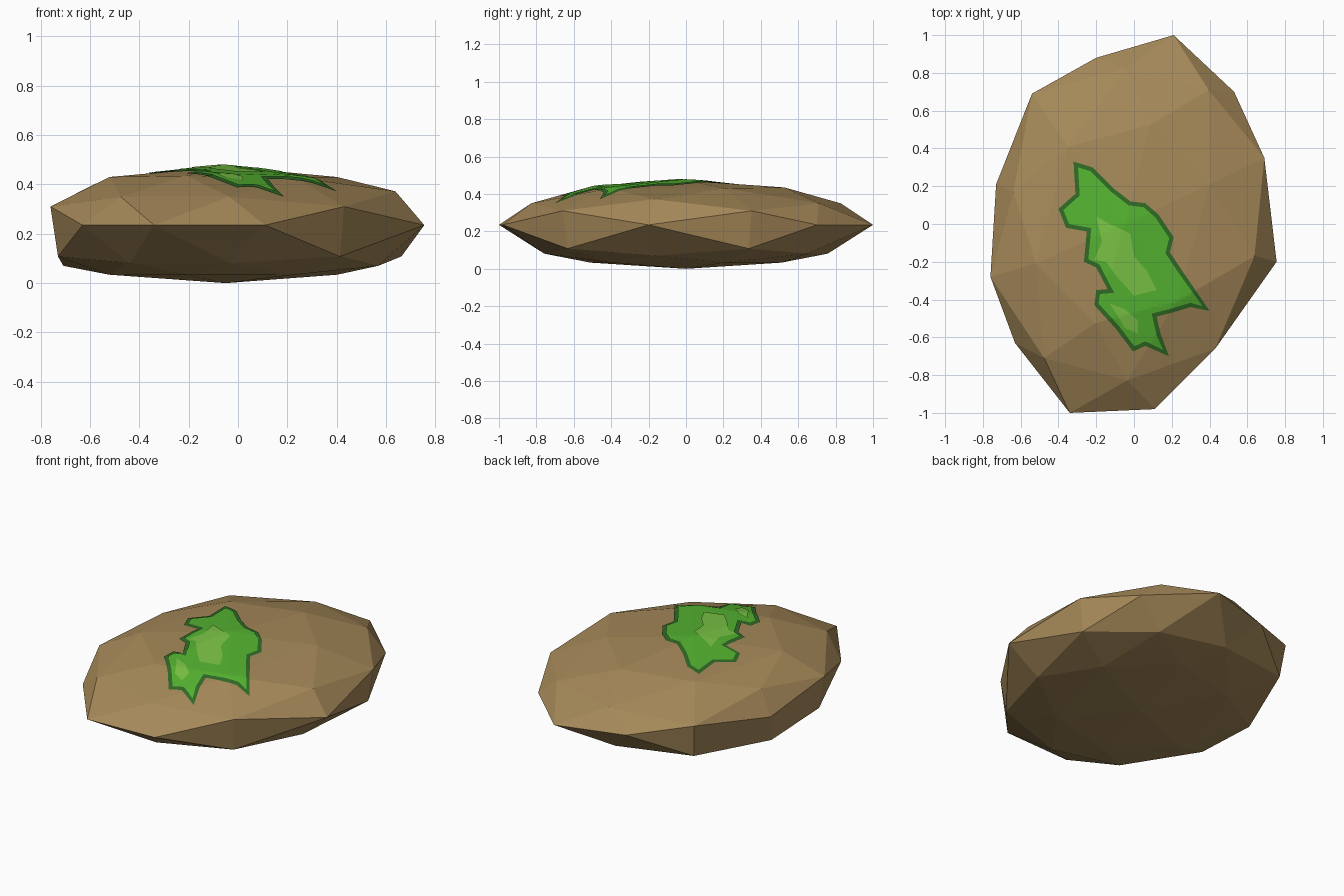
import bpy, bmesh
from math import sqrt
from mathutils import Vector
from mathutils.bvhtree import BVHTree
from itertools import product

if "Cube" in bpy.data.objects:
    bpy.data.objects.remove(bpy.data.objects["Cube"])


def finish(bm, name, color):
    me = bpy.data.meshes.new(name)
    bm.to_mesh(me)
    ob = bpy.data.objects.new(name, me)
    bpy.context.collection.objects.link(ob)
    mat = bpy.data.materials.new(name + "_colour")
    mat.diffuse_color = (*color, 1)
    mat.use_nodes = True
    mat.node_tree.nodes["Principled BSDF"].inputs["Base Color"].default_value = mat.diffuse_color
    me.materials.append(mat)
    return ob


# Rock: 42-point sphere (icosahedron plus edge midpoints), skewed and flattened
p = (1 + sqrt(5)) / 2
n = sqrt(1 + p * p)
seeds = [(p / n, 1 / n, 0), (1 / n, 0, p / n), (0, p / n, 1 / n),
         (1, 0, 0), (0, 1, 0), (0, 0, 1),
         (p / 2, .5 / p, .5), (.5, p / 2, .5 / p), (.5 / p, .5, p / 2)]
points = {tuple(round(a * s, 5) + 0.0 for a, s in zip(v, signs))
          for v in seeds for signs in product((1, -1), repeat=3)}
bm = bmesh.new()
for v in sorted(points):
    bm.verts.new(v)
bmesh.ops.convex_hull(bm, input=bm.verts)

# Chipped rim points, replacing the nearest skewed point
rim = [(.21, 1), (-.20, .88), (-.54, .69), (-.73, .21), (-.76, -.28), (-.63, -.63),
       (-.34, -1), (.11, -.98), (.43, -.66), (.755, -.20), (.69, .35), (.53, .70)]
# Per height level: z, scale, x shift
upper = {0: (.235, 1, 0), .309: (.31, 1, 0), .5: (.35, .95, -.04), .526: (.372, 1, 0),
         .809: (.43, 1, -.06), .851: (.435, 1, -.06), 1: (.472, 1, -.05)}
lower = {.309: (.108, .96, 0), .5: (.081, .87, -.04), .526: (.07, 1, -.07),
         .809: (.034, 1, -.06), .851: (.033, .97, -.06), 1: (0, 1, -.05)}
for v in bm.verts:
    a, c, u = v.co
    x, y = -.28 * a + .75 * c, -a - .20 * c
    if abs(u) < .4:
        x, y = min(rim, key=lambda r: (r[0] - x) ** 2 + (r[1] - y) ** 2)
    table = lower if u < -.01 else upper
    z, s, dx = table[min(table, key=lambda k: abs(k - abs(u)))]
    v.co = (x * s + dx, y * s, z)
bmesh.ops.recalc_face_normals(bm, faces=bm.faces)
rock_tree = BVHTree.FromBMesh(bm)
finish(bm, "rock", (.38, .25, .10))
bm.free()


def inset(pts, d):
    out = []
    for i, q in enumerate(pts):
        q = Vector(q)
        e1 = (q - Vector(pts[i - 1])).normalized()
        e2 = (Vector(pts[(i + 1) % len(pts)]) - q).normalized()
        m = Vector((e1.y + e2.y, -e1.x - e2.x)).normalized()
        k = max(m.dot(Vector((e1.y, -e1.x))), .5)
        out.append(tuple(q + m * d / k))
    return out


def drape(name, outlines, lift, color):
    """Flat outlines cut into a grid and laid over the rock."""
    bm = bmesh.new()
    for pts in outlines:
        bm.faces.new([bm.verts.new((x, y, 0)) for x, y in pts])
    bmesh.ops.triangulate(bm, faces=bm.faces)
    for axis in ((1, 0, 0), (0, 1, 0)):
        for i in range(-36, 24):
            bmesh.ops.bisect_plane(bm, geom=bm.verts[:] + bm.edges[:] + bm.faces[:],
                                   plane_co=Vector(axis) * i * .02, plane_no=axis)
    bmesh.ops.triangulate(bm, faces=bm.faces)
    for v in bm.verts:
        hit = rock_tree.ray_cast(Vector((v.co.x, v.co.y, 2)), Vector((0, 0, -1)))[0]
        v.co.z = hit.z + lift
    for f in bm.faces:
        f.normal_update()
        if f.normal.z < 0:
            f.normal_flip()
    finish(bm, name, color)
    bm.free()


# Moss: dark edge, mid green body, light highlights
edge = [(-.32, .33), (-.22, .30), (-.11, .19), (-.02, .12), (.06, .11), (.13, .05),
        (.21, -.07), (.19, -.15), (.25, -.24), (.40, -.46), (.30, -.44), (.20, -.47),
        (.12, -.49), (.14, -.58), (.185, -.70), (.06, -.645), (-.005, -.675), (-.10, -.55),
        (-.21, -.43), (-.20, -.35), (-.14, -.345), (-.20, -.23), (-.265, -.20),
        (-.25, -.04), (-.36, -.02), (-.40, .08), (-.31, .16)]
big = [(-.20, .04), (-.13, 0), (-.02, -.05), (0, -.17), (.07, -.25), (.12, -.35),
       (0, -.38), (-.09, -.28), (-.15, -.20), (-.21, -.19), (-.17, -.09)]
small = [(-.13, -.42), (-.05, -.45), (.02, -.51), (.02, -.58), (-.05, -.55), (-.09, -.48)]
drape("moss_edge", [edge], .004, (.03, .15, .02))
drape("moss_body", [inset(edge, .022)], .008, (.09, .46, .03))
drape("moss_highlights", [big, small], .011, (.20, .56, .06))
